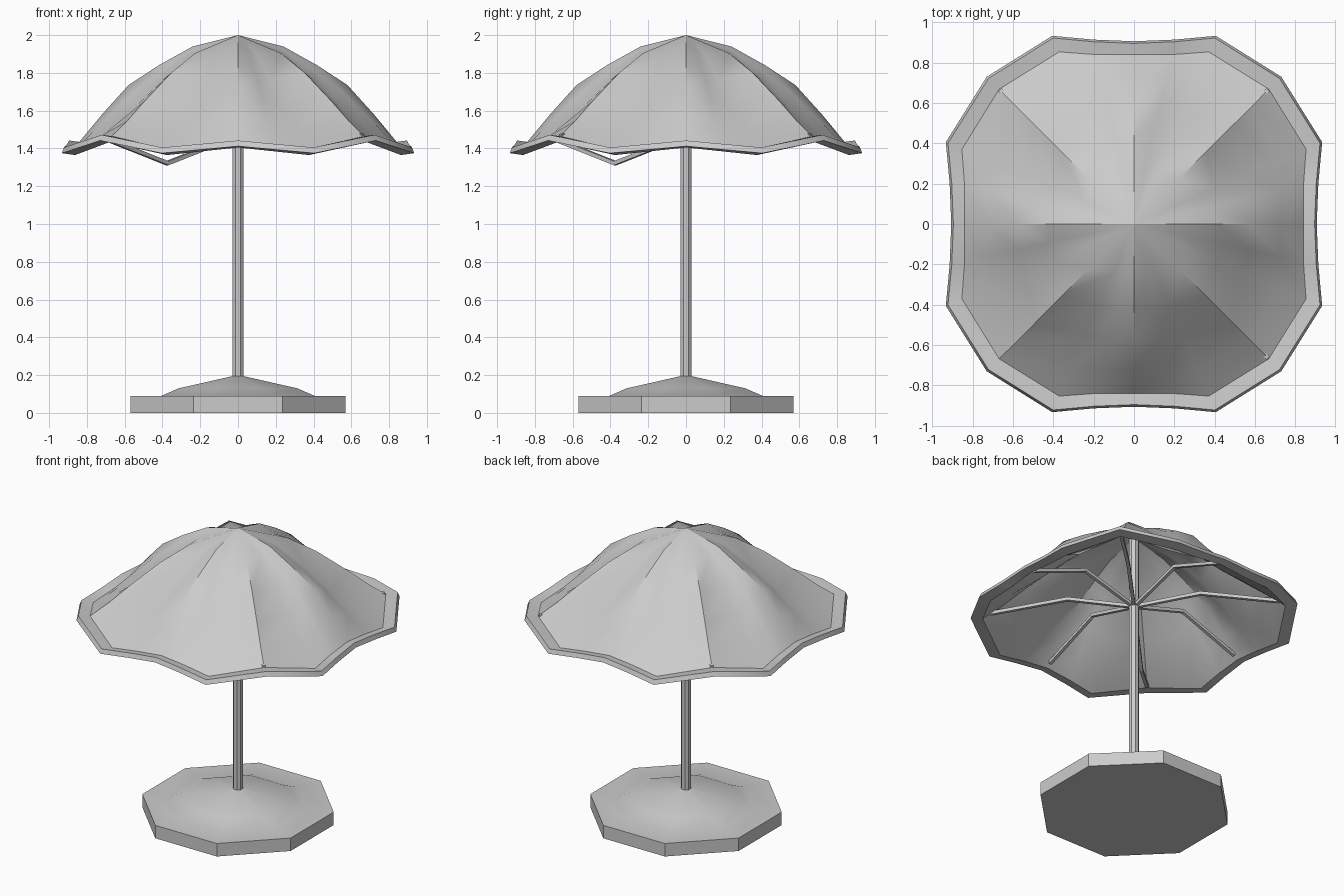
import bpy, bmesh
from math import sin, cos, radians
from mathutils import Vector

if "Cube" in bpy.data.objects:
    bpy.data.objects.remove(bpy.data.objects["Cube"])


def finish(name, bm, angle=35):
    bmesh.ops.recalc_face_normals(bm, faces=bm.faces)
    me = bpy.data.meshes.new(name)
    bm.to_mesh(me)
    bm.free()
    ob = bpy.data.objects.new(name, me)
    bpy.context.collection.objects.link(ob)
    bpy.ops.object.select_all(action='DESELECT')
    ob.select_set(True)
    bpy.context.view_layer.objects.active = ob
    bpy.ops.object.shade_smooth_by_angle(angle=radians(angle))
    return ob


def bridge(bm, rings):
    for a, b in zip(rings, rings[1:]):
        n = len(a)
        for i in range(n):
            j = (i + 1) % n
            bm.faces.new((a[i], a[j], b[j], b[i]))


def lathe(name, profile, sides, turn):
    # closed body: each profile point becomes a ring, both ends capped
    bm = bmesh.new()
    rings = [[bm.verts.new((r * cos(radians(turn + 360 * i / sides)),
                            r * sin(radians(turn + 360 * i / sides)), z))
              for i in range(sides)] for r, z in profile]
    bridge(bm, rings)
    bm.faces.new(rings[0])
    bm.faces.new(rings[-1])
    return finish(name, bm)


def rib(name, az, pts, w=0.011):
    # square rod along a bent path in the vertical plane at angle az
    out = Vector((cos(radians(az)), sin(radians(az)), 0))
    side = Vector((-out.y, out.x, 0))
    up = Vector((0, 0, 1))
    bm = bmesh.new()
    rings = [[bm.verts.new(out * r + up * z + side * s * w + up * t * w)
              for s, t in ((-1, -1), (1, -1), (1, 1), (-1, 1))] for r, z in pts]
    bridge(bm, rings)
    bm.faces.new(rings[0])
    bm.faces.new(rings[-1])
    return finish(name, bm, 20)


# weighted base and pole
lathe("base", [(0.617, 0), (0.617, 0.09), (0.44, 0.09), (0.34, 0.13), (0.03, 0.195)], 8, 22.5)
lathe("pole", [(0.032, 0.15), (0.032, 1.97)], 8, 22.5)

# canopy: (radius, height) profiles at the side ridge, the sagging fold and the corner ridge
side_p = [(.24, 1.94), (.42, 1.84), (.58, 1.735), (.72, 1.58), (.84, 1.435), (.895, 1.442)]
fold_p = [(.26, 1.90), (.44, 1.76), (.60, 1.615), (.77, 1.48), (.93, 1.395), (1.005, 1.405)]
corner_p = [(.32, 1.905), (.50, 1.80), (.70, 1.65), (.83, 1.545), (.945, 1.465), (1.02, 1.472)]
half_p = [((a + c) / 2 - 0.025 * (k > 3), (b + d) / 2)
          for k, ((a, b), (c, d)) in enumerate(zip(side_p, fold_p))]
quarter = [(0, side_p), (12.5, half_p), (23.5, fold_p), (45, corner_p),
           (66.5, fold_p), (77.5, half_p)]
columns = [(q * 90 + a, p) for q in range(4) for a, p in quarter]

bm = bmesh.new()
rings = [[bm.verts.new((p[k][0] * cos(radians(a)), p[k][0] * sin(radians(a)), p[k][1]))
          for a, p in columns] for k in range(6)]
bridge(bm, rings[::-1])
top = bm.verts.new((0, 0, 2))
for i in range(len(columns)):
    bm.faces.new((rings[0][i], rings[0][(i + 1) % len(columns)], top))
# fabric thickness, pushed downwards
inner = {v: bm.verts.new(v.co + Vector((v.co.x * 0.012, v.co.y * 0.012, -0.03)))
         for v in list(bm.verts)}
for f in list(bm.faces):
    bm.faces.new([inner[v] for v in reversed(f.verts)])
rim = rings[-1]
for i in range(len(rim)):
    a, b = rim[i], rim[(i + 1) % len(rim)]
    bm.faces.new((a, b, inner[b], inner[a]))
finish("canopy", bm)

# bent ribs, one of them sagging below the rim
for i in range(8):
    az = 45 * i
    if az == 225:
        pts = [(0, 1.47), (0.53, 1.322), (0.95, 1.44)]
    elif i % 2:
        pts = [(0, 1.475), (0.42, 1.55), (0.94, 1.465)]
    else:
        pts = [(0, 1.475), (0.40, 1.59), (0.82, 1.43)]
    rib("rib_%d" % (i + 1), az, pts)
